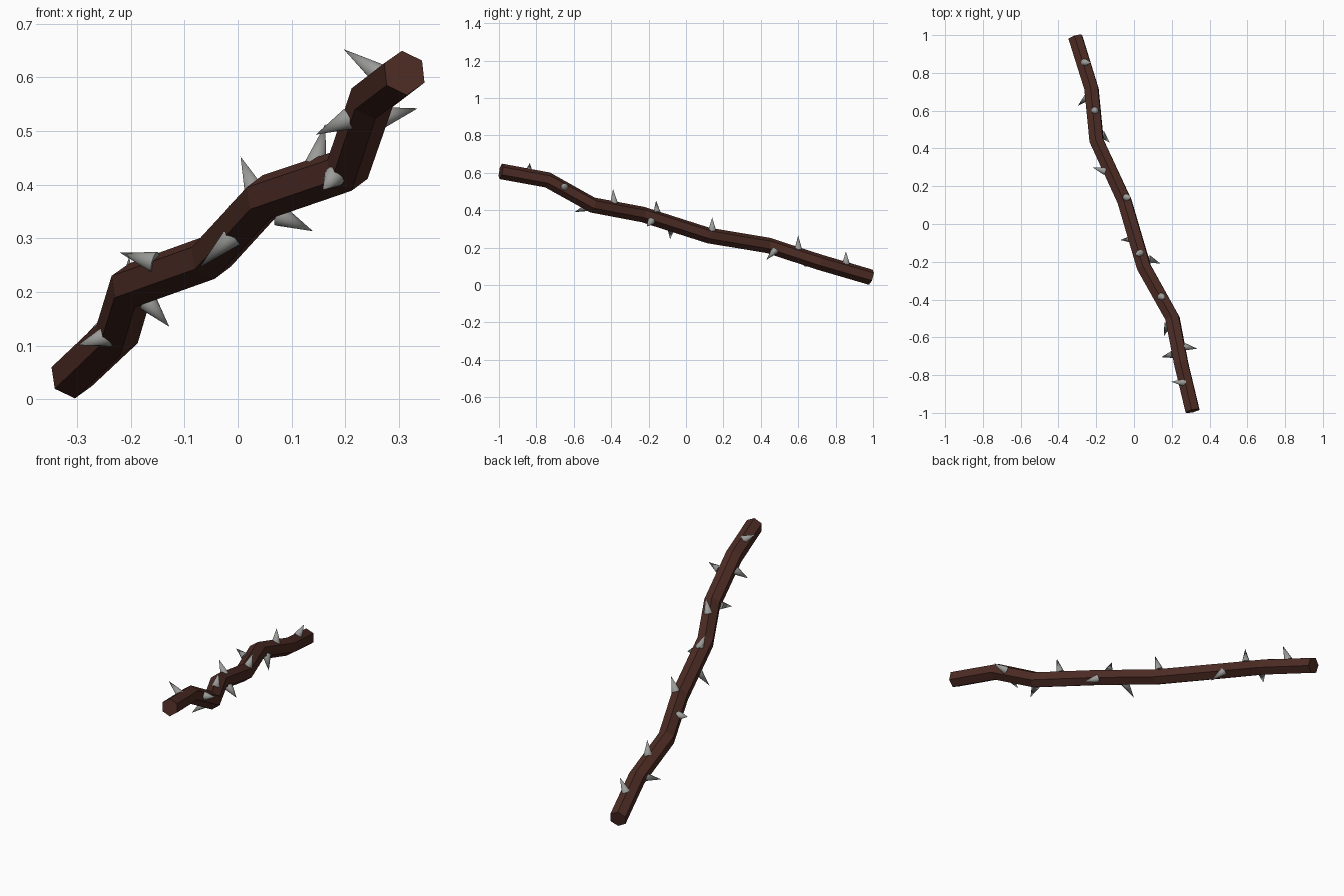
import bpy, bmesh, math
from mathutils import Vector, Matrix

if "Cube" in bpy.data.objects:
    bpy.data.objects.remove(bpy.data.objects["Cube"])


def material(name, rgb):
    m = bpy.data.materials.new(name)
    m.diffuse_color = (*rgb, 1)
    m.use_nodes = True
    m.node_tree.nodes["Principled BSDF"].inputs["Base Color"].default_value = m.diffuse_color
    return m


bark = material("dark brown bark", (0.075, 0.025, 0.018))
steel = material("grey thorn", (0.33, 0.33, 0.32))


def add_object(name, bm, mat):
    bmesh.ops.recalc_face_normals(bm, faces=bm.faces)
    me = bpy.data.meshes.new(name)
    bm.to_mesh(me)
    bm.free()
    me.materials.append(mat)
    ob = bpy.data.objects.new(name, me)
    bpy.context.collection.objects.link(ob)
    return ob


# Crooked hexagonal stick swept through its joints
path = [Vector(p) for p in [
    (0.31, -0.99, 0.608), (0.25, -0.74, 0.562), (0.204, -0.50, 0.428),
    (0.053, -0.23, 0.377), (-0.05, 0.12, 0.265), (-0.198, 0.44, 0.212),
    (-0.225, 0.715, 0.122), (-0.31, 0.988, 0.042)]]
R = 0.042
bm = bmesh.new()
rings = []
for i, p in enumerate(path):
    a = (p - path[i - 1]).normalized() if i else None
    b = (path[i + 1] - p).normalized() if i < len(path) - 1 else None
    t = ((a or b) + (b or a)).normalized()
    side = t.cross(Vector((0, 0, 1))).normalized()
    up = side.cross(t)
    ring = []
    for k in range(6):
        ang = math.radians(94 + 60 * k)
        ring.append(bm.verts.new(p + R * (math.cos(ang) * side + math.sin(ang) * up)))
    rings.append(ring)
for r0, r1 in zip(rings, rings[1:]):
    for k in range(6):
        bm.faces.new((r0[k], r0[(k + 1) % 6], r1[(k + 1) % 6], r1[k]))
bm.faces.new(rings[0])
bm.faces.new(rings[-1])
# front faces of the sweep run along +y, so "side" already points to +x
add_object("stick", bm, bark)

# Thorns: (base on the stick, tip)
thorns = [
    ((0.265, -0.84, 0.605), (0.197, -0.835, 0.652)),
    ((0.268, -0.65, 0.525), (0.335, -0.66, 0.542)),
    ((0.205, -0.69, 0.522), (0.145, -0.705, 0.493)),
    ((0.180, -0.53, 0.415), (0.158, -0.595, 0.390)),
    ((0.145, -0.385, 0.440), (0.163, -0.39, 0.513)),
    ((0.032, -0.155, 0.385), (0.005, -0.16, 0.452)),
    ((0.078, -0.185, 0.342), (0.140, -0.21, 0.313)),
    ((-0.010, -0.08, 0.303), (-0.072, -0.085, 0.245)),
    ((-0.040, 0.14, 0.295), (-0.015, 0.14, 0.362)),
    ((-0.155, 0.28, 0.255), (-0.220, 0.30, 0.273)),
    ((-0.172, 0.475, 0.185), (-0.128, 0.43, 0.135)),
    ((-0.207, 0.60, 0.192), (-0.203, 0.60, 0.265)),
    ((-0.243, 0.675, 0.118), (-0.298, 0.625, 0.101)),
    ((-0.262, 0.855, 0.115), (-0.228, 0.855, 0.180)),
]
for n, (base, tip) in enumerate(thorns):
    base, tip = Vector(base), Vector(tip)
    d = tip - base
    u = d.normalized()
    rot = u.to_track_quat('Z', 'Y').to_matrix().to_4x4()
    bm = bmesh.new()
    bmesh.ops.create_cone(bm, cap_ends=True, segments=16, radius1=0.020, radius2=0.0,
                          depth=d.length,
                          matrix=Matrix.Translation((base + tip) / 2) @ rot)
    bmesh.ops.remove_doubles(bm, verts=bm.verts, dist=1e-5)
    for f in bm.faces:
        f.smooth = len(f.verts) == 3
    add_object(f"thorn_{n + 1}", bm, steel)
